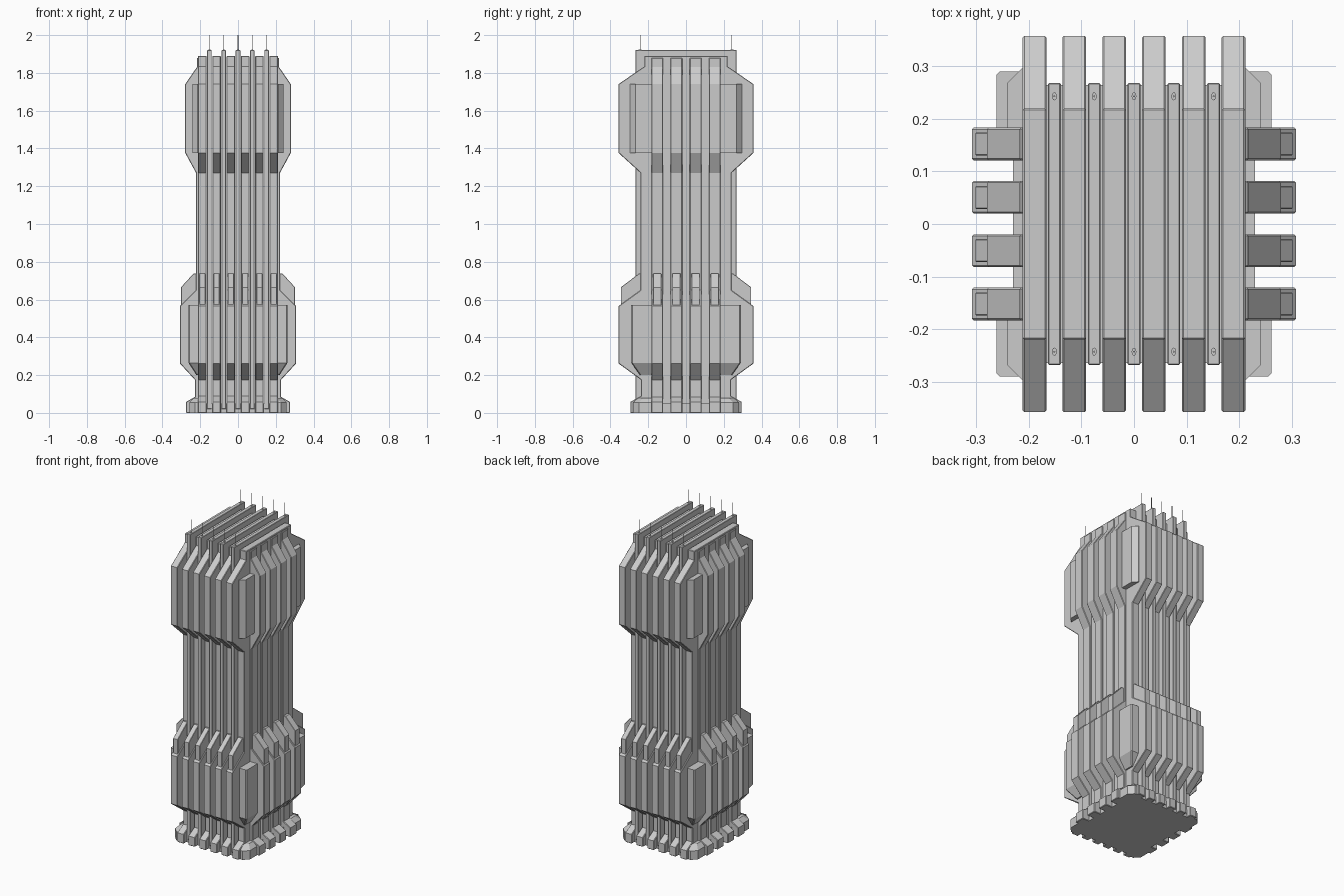
import bpy, bmesh
from math import pi
from mathutils import Matrix

if "Cube" in bpy.data.objects:
    bpy.data.objects.remove(bpy.data.objects["Cube"])


def finish(name, bm, bevel=0.0):
    bmesh.ops.recalc_face_normals(bm, faces=bm.faces)
    mesh = bpy.data.meshes.new(name)
    bm.to_mesh(mesh)
    bm.free()
    ob = bpy.data.objects.new(name, mesh)
    bpy.context.collection.objects.link(ob)
    if bevel:
        mod = ob.modifiers.new("edge_bevel", 'BEVEL')
        mod.width, mod.segments = bevel, 1
        mod.limit_method, mod.angle_limit = 'ANGLE', 1.2
    return ob


def slab(name, outline, axis, centre, width, bevel=0.003):
    """Extrude an (outward, z) outline; axis 'Y' means outward is y, thickness along x."""
    bm = bmesh.new()
    half = width / 2
    if axis == 'Y':
        verts = [bm.verts.new((centre - half, r, z)) for r, z in outline]
        step = (width, 0, 0)
    else:
        verts = [bm.verts.new((r, centre - half, z)) for r, z in outline]
        step = (0, width, 0)
    face = bm.faces.new(verts)
    new = bmesh.ops.extrude_face_region(bm, geom=[face])['geom']
    bmesh.ops.translate(bm, vec=step, verts=[v for v in new if isinstance(v, bmesh.types.BMVert)])
    return finish(name, bm, bevel)


def prism(name, plan, levels):
    """Loft an (x, y) plan through (z, scale) levels."""
    bm = bmesh.new()
    rings = [[bm.verts.new((x * s, y * s, z)) for x, y in plan] for z, s in levels]
    n = len(plan)
    bm.faces.new(rings[0])
    bm.faces.new(rings[-1])
    for a, b in zip(rings, rings[1:]):
        for i in range(n):
            bm.faces.new((a[i], a[(i + 1) % n], b[(i + 1) % n], b[i]))
    return finish(name, bm)


def both_sides(half):
    return half + [(-r, z) for r, z in reversed(half)]


# Fin outlines, half of each
wide = [(0.295, 0), (0.295, 0.058), (0.238, 0.09), (0.238, 0.175), (0.358, 0.262),
        (0.358, 0.565), (0.24, 0.65), (0.24, 1.27), (0.358, 1.377), (0.358, 1.74),
        (0.22, 1.835), (0.22, 1.89)]
side = [(0.19, 0), (0.275, 0), (0.275, 0.058), (0.228, 0.085), (0.228, 0.175),
        (0.308, 0.262), (0.308, 0.565), (0.222, 0.65), (0.222, 1.27), (0.28, 1.377),
        (0.28, 1.74), (0.218, 1.83), (0.218, 1.88), (0.19, 1.88)]
plate = [(0.268, 0.02), (0.268, 1.92)]

# Six wide fins with sloped clips on the lower bulge
for i in range(6):
    x = (i - 2.5) * 0.0757
    slab("wide_fin", both_sides(wide), 'Y', x, 0.045)
    for s in (-1, 1):
        clip = [(0.235, 0.55), (0.345, 0.55), (0.345, 0.665), (0.25, 0.737), (0.235, 0.737)]
        slab("front_clip", [(s * r, z) for r, z in clip], 'Y', x, 0.032, 0.002)

# Five thin plates between them, each with two aerials
for i in range(5):
    x = (i - 2) * 0.0757
    slab("thin_plate", both_sides(plate), 'Y', x, 0.024, 0.002)
    for y in (-0.243, 0.243):
        bm = bmesh.new()
        bmesh.ops.create_cone(bm, cap_ends=True, segments=8, radius1=0.0018, radius2=0.0018,
                              depth=0.085, matrix=Matrix.Translation((x, y, 1.9575)))
        bmesh.ops.create_cone(bm, cap_ends=True, segments=12, radius1=0.0045, radius2=0.0045,
                              depth=0.004, matrix=Matrix.Translation((x, y, 1.921))
                              @ Matrix.Diagonal((1, 1.7, 1, 1)))
        finish("aerial", bm)

# Four side fins on each flank, also with clips
for s in (-1, 1):
    for i in range(4):
        y = (i - 1.5) * 0.1015
        slab("side_fin", [(s * r, z) for r, z in side], 'X', y, 0.062)
        clip = [(0.215, 0.55), (0.302, 0.55), (0.302, 0.665), (0.236, 0.737), (0.215, 0.737)]
        slab("side_clip", [(s * r, z) for r, z in clip], 'X', y, 0.044, 0.002)

# Corner blocks of the base, lower bulge and upper bulge
for sx in (-1, 1):
    for sy in (-1, 1):
        def plan(x, y, c):
            return [(sx * a, sy * b) for a, b in
                    [(0.2, 0.18), (x, 0.18), (x, y - c), (x - c, y), (0.2, y)]]
        prism("base_corner", plan(0.258, 0.28, 0.03), [(0, 1), (0.055, 1), (0.08, 0.9)])
        prism("lower_corner", plan(0.262, 0.29, 0.006), [(0.2, 0.84), (0.265, 1), (0.57, 1)])
        prism("upper_corner", plan(0.242, 0.296, 0.028), [(1.377, 1), (1.74, 1)])

# Solid floor under the fins
bm = bmesh.new()
bmesh.ops.create_cube(bm, size=1, matrix=Matrix.Translation((0, 0, 0.025))
                      @ Matrix.Diagonal((0.46, 0.53, 0.05, 1)))
finish("base_floor", bm)
